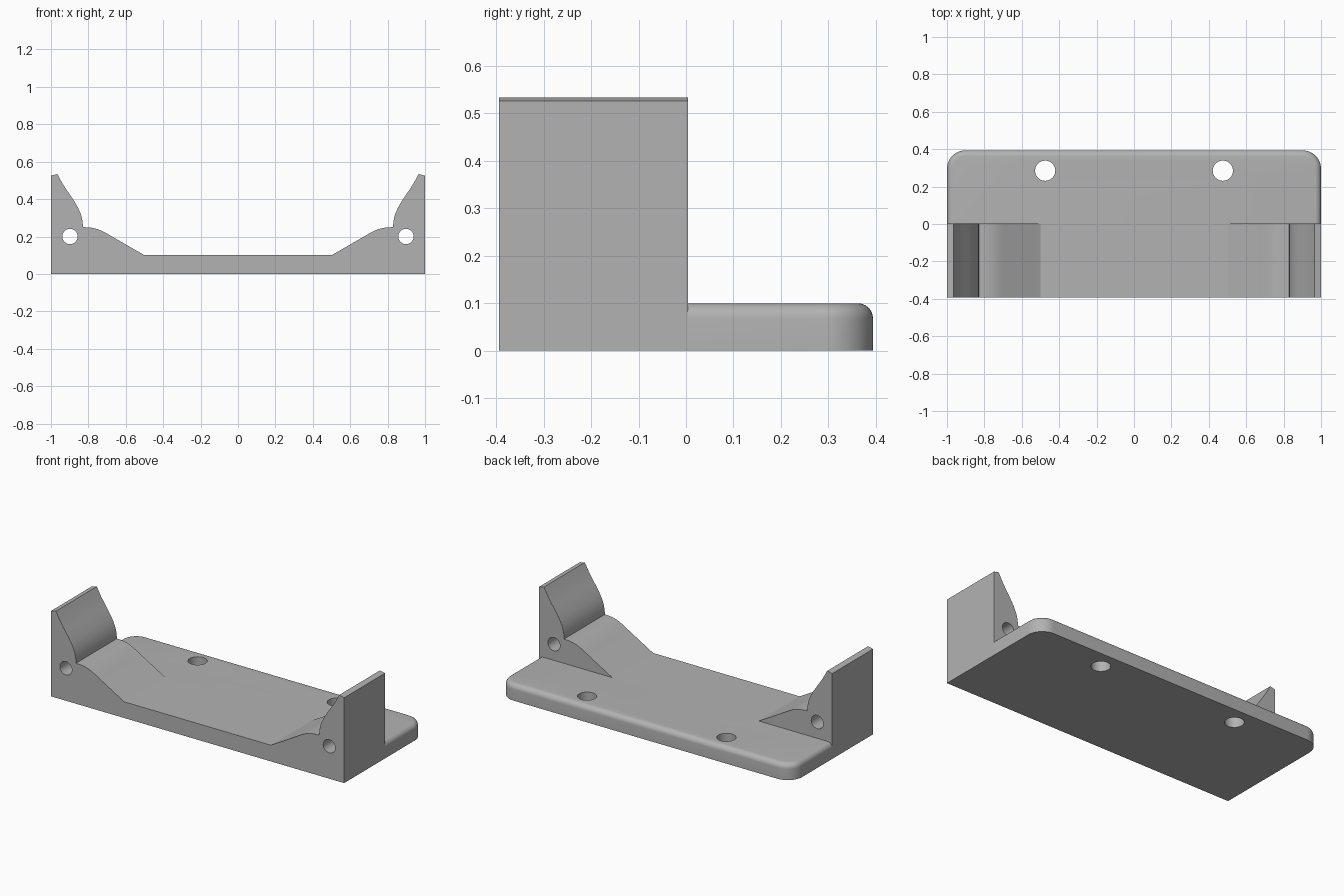
import bpy, bmesh, math
from mathutils import Vector
from mathutils.geometry import interpolate_bezier

cube = bpy.data.objects.get("Cube")
if cube:
    bpy.data.objects.remove(cube, do_unlink=True)

FRONT, SEAM, BACK = -0.394, 0.004, 0.394
THICK = 0.1

grey = bpy.data.materials.new("plain grey")
grey.use_nodes = True
colour = (0.45, 0.45, 0.45, 1)
grey.diffuse_color = colour
grey.node_tree.nodes["Principled BSDF"].inputs["Base Color"].default_value = colour


def prism(name, outline, direction, round_edge=None):
    """Extrude a closed outline, optionally rounding the chosen edges."""
    bm = bmesh.new()
    face = bm.faces.new([bm.verts.new(p) for p in outline])
    grown = bmesh.ops.extrude_face_region(bm, geom=[face], use_keep_orig=True)
    moved = [v for v in grown["geom"] if isinstance(v, bmesh.types.BMVert)]
    bmesh.ops.translate(bm, verts=moved, vec=direction)
    bmesh.ops.recalc_face_normals(bm, faces=bm.faces)
    if round_edge:
        edges = [e for e in bm.edges if round_edge(e)]
        bmesh.ops.bevel(bm, geom=edges, offset=0.032, offset_type='OFFSET',
                        segments=6, profile=0.5, affect='EDGES')
        bmesh.ops.recalc_face_normals(bm, faces=bm.faces)
    mesh = bpy.data.meshes.new(name)
    bm.to_mesh(mesh)
    bm.free()
    mesh.materials.append(grey)
    obj = bpy.data.objects.new(name, mesh)
    bpy.context.collection.objects.link(obj)
    return obj


def drill(obj, centre, radius, along_y=False):
    """Cut a round through hole."""
    bpy.ops.mesh.primitive_cylinder_add(
        vertices=48, radius=radius, depth=2, location=centre,
        rotation=(math.pi / 2 if along_y else 0, 0, 0))
    cutter = bpy.context.object
    cutter.hide_render = True
    cutter.data.materials.append(grey)
    mod = obj.modifiers.new("hole", 'BOOLEAN')
    mod.operation = 'DIFFERENCE'
    mod.solver = 'EXACT'
    mod.object = cutter
    bpy.context.view_layer.objects.active = obj
    bpy.ops.object.modifier_apply(modifier=mod.name)
    bpy.data.objects.remove(cutter, do_unlink=True)


def curve(a, b, c, d, steps=10):
    pts = [Vector((x, FRONT, z)) for x, z in (a, b, c, d)]
    return interpolate_bezier(*pts, steps)


# Cradle: right half of the section, from the outer foot to the flat floor
half = [Vector((1, FRONT, 0)), Vector((1, FRONT, 0.526)), Vector((0.966, FRONT, 0.534))]
half += curve((0.935, 0.478), (0.88, 0.392), (0.829, 0.34), (0.829, 0.25))
half += curve((0.829, 0.25), (0.75, 0.25), (0.725, 0.23), (0.66, 0.192))[1:]
half += [Vector((0.5, FRONT, THICK))]
mirrored = [Vector((-p.x, p.y, p.z)) for p in reversed(half)]
cradle = prism("cradle", half + mirrored, (0, SEAM - FRONT, 0))

# Mounting plate: rounded back corners and a rounded top rim
R = 0.1
corner = [Vector((1 - R + R * math.cos(t), BACK - R + R * math.sin(t), 0))
          for t in (i * math.pi / 24 for i in range(13))]
side = [Vector((1, SEAM, 0))] + corner
outline = side + [Vector((-p.x, p.y, 0)) for p in reversed(side)]


def top_rim(e):
    a, b = (v.co for v in e.verts)
    return min(a.z, b.z) > THICK - 0.001 and max(a.y, b.y) > SEAM + 0.001


plate = prism("mounting_plate", outline, (0, 0, THICK), top_rim)

# Holes
for s in (-1, 1):
    drill(cradle, (s * 0.898, 0, 0.2), 0.041, along_y=True)
    drill(plate, (s * 0.475, 0.285, 0), 0.054)

# Smooth curves, sharp corners
bpy.ops.object.select_all(action='DESELECT')
for obj in (cradle, plate):
    obj.select_set(True)
bpy.context.view_layer.objects.active = cradle
bpy.ops.object.shade_smooth_by_angle(angle=math.radians(25))
